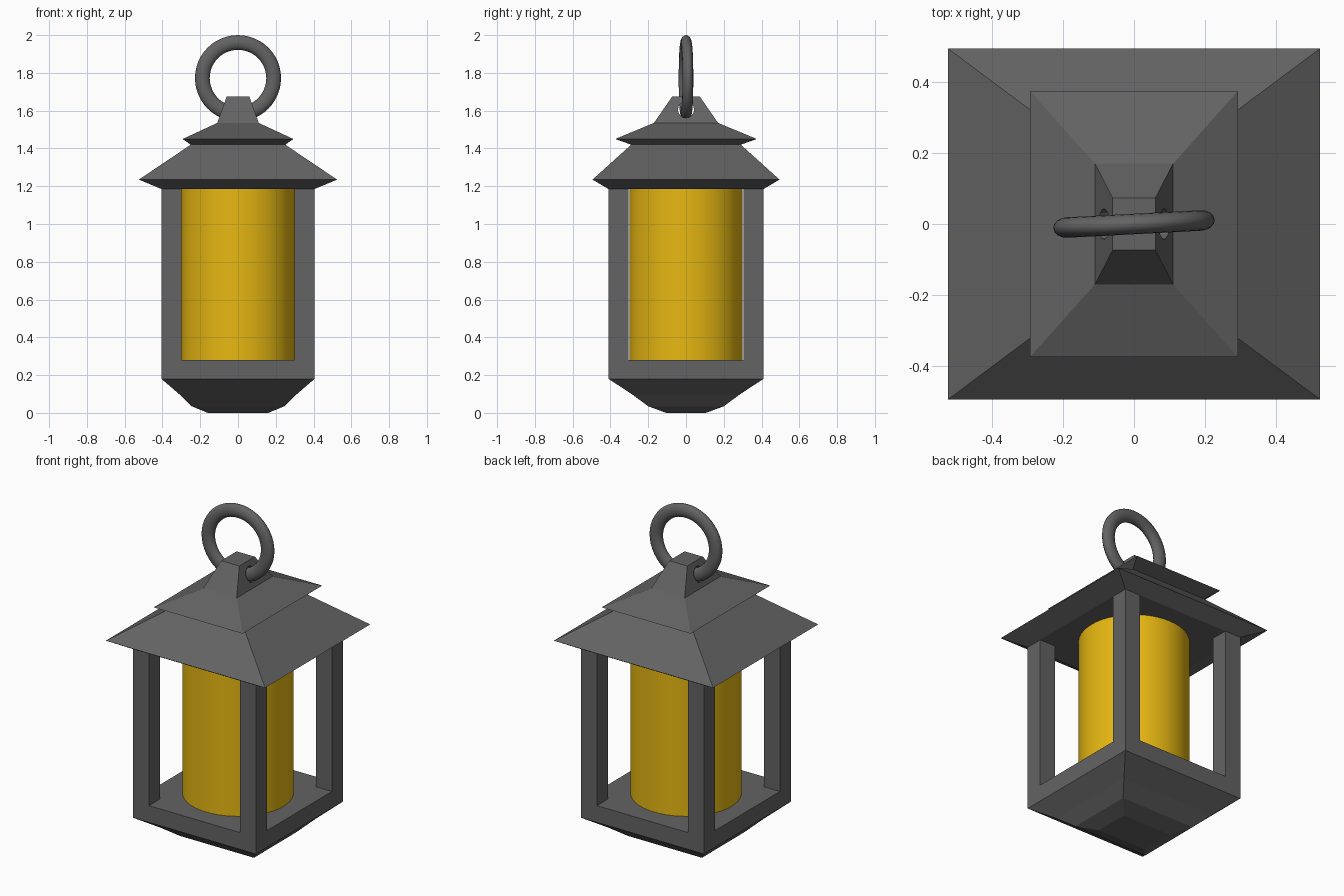
import bpy, bmesh, math

if "Cube" in bpy.data.objects:
    bpy.data.objects.remove(bpy.data.objects["Cube"])


def make_material(name, color):
    m = bpy.data.materials.new(name)
    m.diffuse_color = (*color, 1)
    m.use_nodes = True
    m.node_tree.nodes["Principled BSDF"].inputs["Base Color"].default_value = m.diffuse_color
    return m


iron = make_material("dark iron", (0.125, 0.125, 0.125))
amber = make_material("amber candle", (0.80, 0.48, 0.006))


def finish(name, bm, mat):
    bmesh.ops.recalc_face_normals(bm, faces=bm.faces)
    me = bpy.data.meshes.new(name)
    bm.to_mesh(me)
    bm.free()
    me.materials.append(mat)
    ob = bpy.data.objects.new(name, me)
    bpy.context.collection.objects.link(ob)
    return ob


def stack(name, levels, mat, centre=(0, 0)):
    """Solid through rectangular sections (half x, half y, z)."""
    bm = bmesh.new()
    cx, cy = centre
    rings = [[bm.verts.new((cx + sx * x, cy + sy * y, z))
              for sx, sy in ((-1, -1), (1, -1), (1, 1), (-1, 1))]
             for x, y, z in levels]
    for a, b in zip(rings, rings[1:]):
        for i in range(4):
            j = (i + 1) % 4
            bm.faces.new((a[i], a[j], b[j], b[i]))
    bm.faces.new(rings[0])
    bm.faces.new(rings[-1])
    return finish(name, bm, mat)


# Tapered base with the floor tray
stack("base", [(0.16, 0.105, 0), (0.245, 0.20, 0.035), (0.31, 0.285, 0.098),
               (0.405, 0.41, 0.18), (0.405, 0.41, 0.28)], iron)

# Corner posts
for sx, side in ((-1, "left"), (1, "right")):
    for sy, end in ((-1, "front"), (1, "back")):
        stack(f"{end}_{side}_post", [(0.0525, 0.0525, 0.28), (0.0525, 0.0525, 1.185)],
              iron, (sx * 0.3525, sy * 0.3575))

# Two-tier roof
stack("roof", [(0.405, 0.41, 1.185), (0.525, 0.495, 1.235), (0.25, 0.29, 1.42),
               (0.293, 0.375, 1.45), (0.11, 0.17, 1.535)], iron)

# Knob with a hole for the ring
knob = stack("roof_knob", [(0.11, 0.17, 1.535), (0.06, 0.073, 1.675)], iron)
bpy.ops.mesh.primitive_cylinder_add(vertices=16, radius=0.043, depth=0.5,
                                    location=(0, 0, 1.605), rotation=(0, math.pi / 2, 0))
cutter = bpy.context.object
cutter.name = "knob_hole_cutter"
cutter.data.materials.append(iron)
cutter.hide_render = True
cutter.hide_viewport = True
hole = knob.modifiers.new("hole", 'BOOLEAN')
hole.operation = 'DIFFERENCE'
hole.solver = 'EXACT'
hole.object = cutter

# Candle
bpy.ops.mesh.primitive_cylinder_add(vertices=48, radius=0.3, depth=0.905,
                                    location=(0, 0, 0.7325))
candle = bpy.context.object
candle.name = "candle"
candle.data.materials.append(amber)
bpy.ops.object.shade_smooth_by_angle()

# Hanging ring, slightly turned and flattened
bpy.ops.mesh.primitive_torus_add(major_radius=0.189, minor_radius=0.039,
                                 major_segments=48, minor_segments=16,
                                 location=(0, 0, 1.772),
                                 rotation=(math.pi / 2, 0, math.radians(3)))
ring = bpy.context.object
ring.name = "hanging_ring"
ring.scale.z = 0.74
ring.data.materials.append(iron)
bpy.ops.object.shade_smooth_by_angle()
